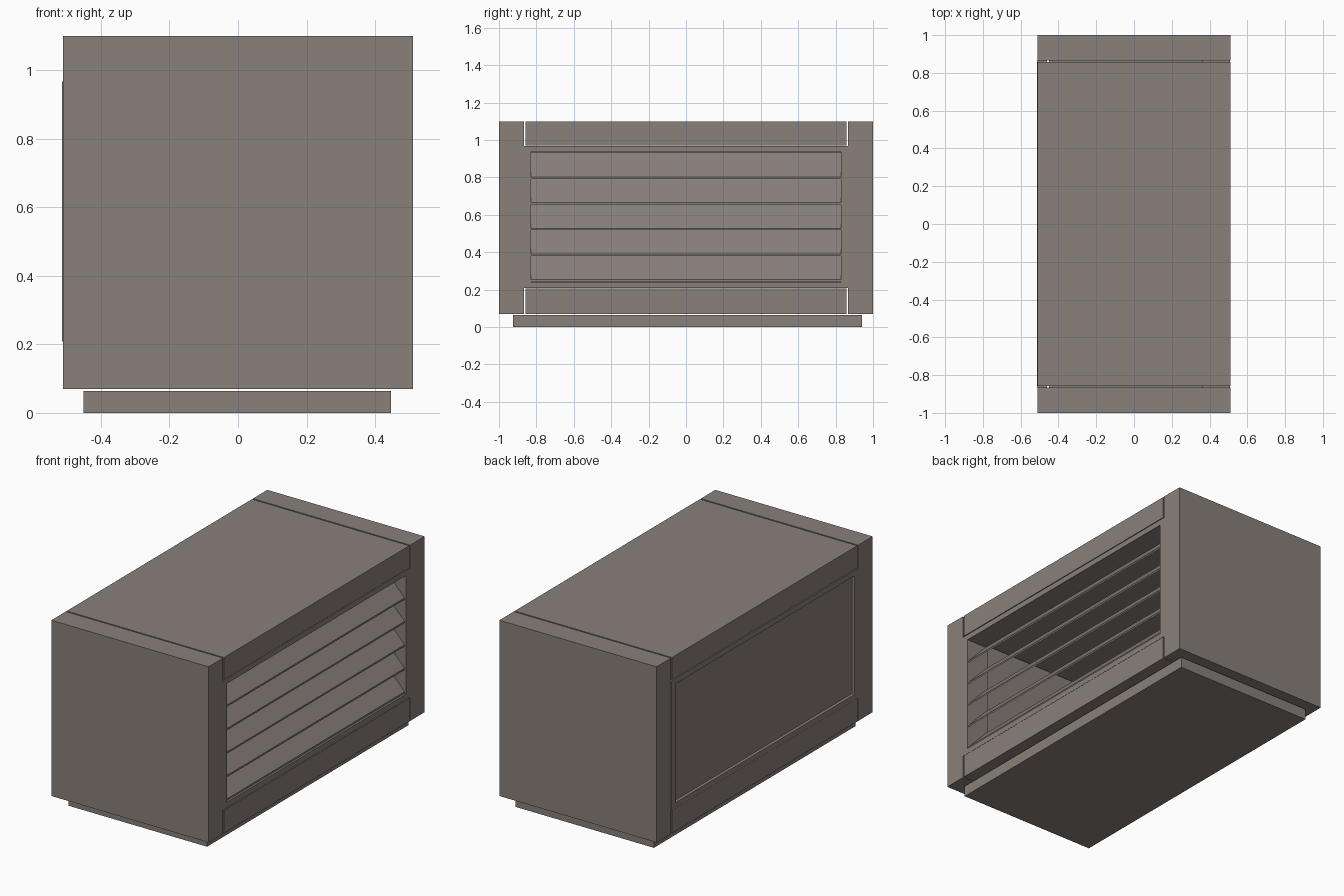
import bpy, math

if "Cube" in bpy.data.objects:
    bpy.data.objects.remove(bpy.data.objects["Cube"])

# One warm grey for the whole casing
grey = bpy.data.materials.new("warm grey")
grey.diffuse_color = (0.25, 0.215, 0.195, 1)
grey.use_nodes = True
grey.node_tree.nodes["Principled BSDF"].inputs["Base Color"].default_value = grey.diffuse_color


def mesh_object(name, verts, faces):
    me = bpy.data.meshes.new(name)
    me.from_pydata(verts, [], faces)
    me.materials.append(grey)
    ob = bpy.data.objects.new(name, me)
    bpy.context.collection.objects.link(ob)
    return ob


def prism(name, profile, y0, y1):
    """Extrude a counter-clockwise (x, z) profile along y."""
    n = len(profile)
    verts = [(x, y, z) for y in (y0, y1) for x, z in profile]
    faces = [tuple(range(n)), tuple(reversed(range(n, 2 * n)))]
    for i in range(n):
        j = (i + 1) % n
        faces.append((i, i + n, j + n, j))
    return mesh_object(name, verts, faces)


def box(name, x0, x1, y0, y1, z0, z1):
    return prism(name, [(x0, z0), (x1, z0), (x1, z1), (x0, z1)], y0, y1)


def frame(name, x0, x1, outer, inner):
    """Rectangular ring in the yz plane; outer/inner = (y half width, z0, z1)."""
    verts = []
    for x in (x0, x1):
        for h, z0, z1 in (outer, inner):
            verts += [(x, -h, z0), (x, h, z0), (x, h, z1), (x, -h, z1)]
    faces = []
    for i in range(4):
        j = (i + 1) % 4
        faces += [(8 + i, 8 + j, 12 + j, 12 + i), (j, i, 4 + i, 4 + j),
                  (i, j, 8 + j, 8 + i), (4 + j, 4 + i, 12 + i, 12 + j)]
    return mesh_object(name, verts, faces)


# Plinth, with a fine shadow gap under the casing
box("base_plinth", -0.45, 0.447, -0.925, 0.94, 0, 0.064)

# End caps
box("front_end_cap", -0.51, 0.51, -1, -0.866, 0.07, 1.10)
box("back_end_cap", -0.51, 0.51, 0.866, 1, 0.07, 1.10)

# Top and bottom slabs, separated from the caps by thin gaps
box("top_slab", -0.51, 0.51, -0.858, 0.858, 0.97, 1.10)
box("bottom_slab", -0.51, 0.51, -0.858, 0.858, 0.07, 0.205)

# Side frames
outer, inner = (0.866, 0.208, 0.967), (0.828, 0.24, 0.935)
frame("louvre_frame", 0.36, 0.508, outer, inner)
frame("panel_frame", -0.513, -0.46, outer, inner)

# Closed panel, slightly recessed in the left frame
box("side_panel", -0.495, -0.47, -0.828, 0.828, 0.24, 0.935)

# Sloping louvre slats in the right frame
count = 5
pitch = (0.93 - 0.243) / count
for i in range(count):
    z = 0.243 + i * pitch
    top = z + pitch
    prism(f"louvre_slat_{i + 1}",
          [(0.50, z), (0.50, z + 0.010), (0.378, top + 0.004), (0.378, top - 0.006)],
          -0.828, 0.828)
